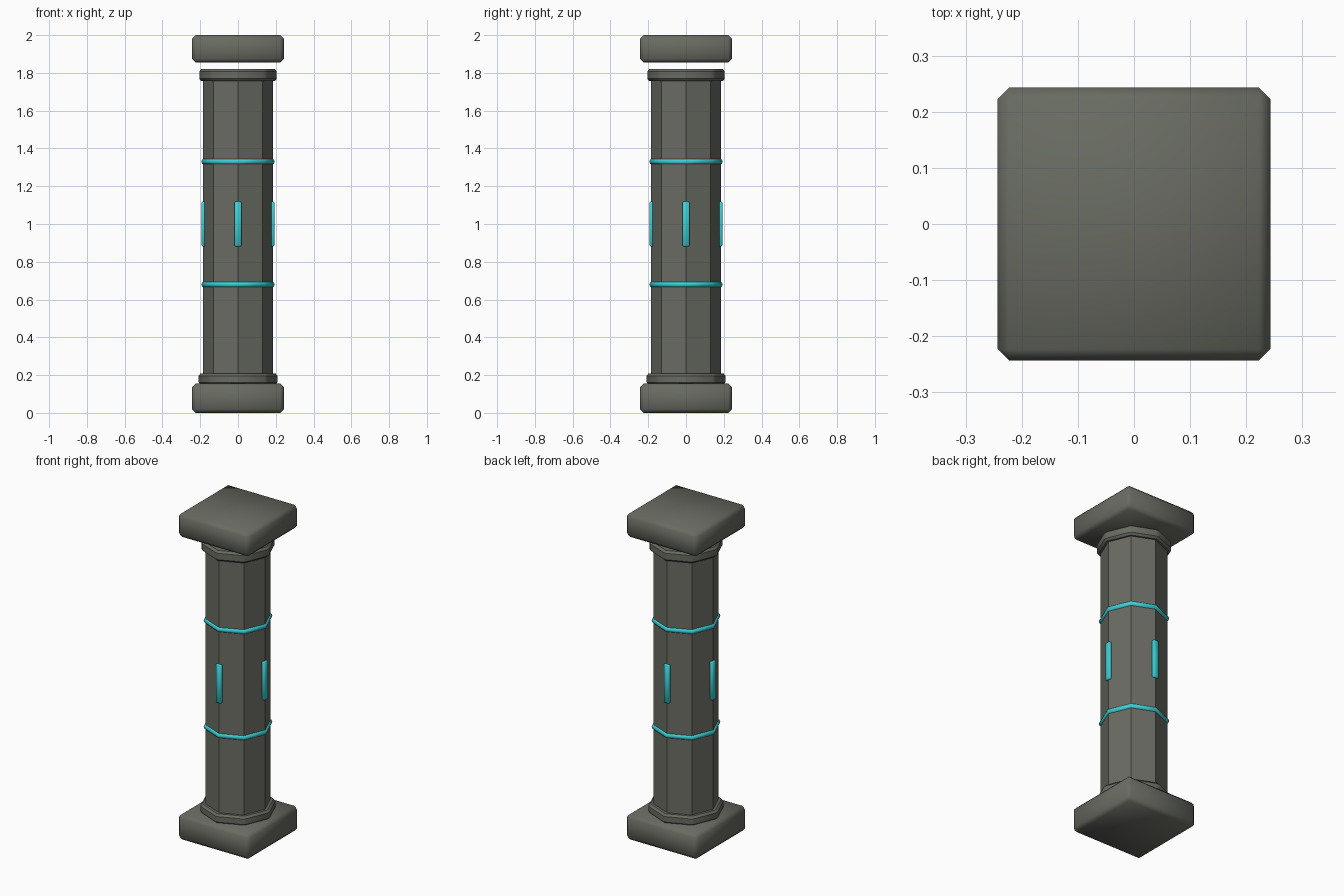
import bpy
import math

if "Cube" in bpy.data.objects:
    bpy.data.objects.remove(bpy.data.objects["Cube"])


def material(name, rgb):
    m = bpy.data.materials.new(name)
    m.diffuse_color = (*rgb, 1)
    m.use_nodes = True
    m.node_tree.nodes["Principled BSDF"].inputs["Base Color"].default_value = m.diffuse_color
    return m


STONE = material("grey stone", (0.14, 0.148, 0.122))
GLOW = material("cyan inlay", (0.045, 0.62, 0.66))


def finish(name, mat, bevel=0, angle=30):
    ob = bpy.context.object
    ob.name = name
    ob.data.materials.append(mat)
    if bevel:
        mod = ob.modifiers.new("bevel", 'BEVEL')
        mod.width = bevel
        mod.segments = 1
        mod.limit_method = 'ANGLE'
        bpy.ops.object.modifier_apply(modifier="bevel")
    bpy.ops.object.shade_smooth_by_angle(angle=math.radians(angle))
    return ob


def box(name, mat, loc, size, bevel, angle=60):
    bpy.ops.mesh.primitive_cube_add(size=1, location=loc)
    bpy.context.object.scale = size
    bpy.ops.object.transform_apply(location=False, rotation=False, scale=True)
    return finish(name, mat, bevel, angle)


def octagon(name, radius, z0, z1, bevel=0):
    # corners lie on the x and y axes
    bpy.ops.mesh.primitive_cylinder_add(vertices=8, radius=radius, depth=z1 - z0,
                                        location=(0, 0, (z0 + z1) / 2))
    return finish(name, STONE, bevel)


# Square base and floating cap
box("base", STONE, (0, 0, 0.08), (0.486, 0.486, 0.155), 0.02).location.z = 0.0775
box("cap", STONE, (0, 0, 1.927), (0.486, 0.486, 0.146), 0.02)

# Eight-sided shaft with collars
octagon("shaft", 0.184, 0.15, 1.80)
octagon("bottom_collar", 0.213, 0.15, 0.208, 0.012)
octagon("top_collar", 0.209, 1.757, 1.82, 0.012)

# Glowing bands around the shaft
for name, z in (("lower_band", 0.68), ("upper_band", 1.33)):
    bpy.ops.mesh.primitive_torus_add(major_segments=8, minor_segments=8,
                                     major_radius=0.178, minor_radius=0.016,
                                     location=(0, 0, z))
    finish(name, GLOW, 0, 50)

# Upright inlays on the four axis corners
for i in range(4):
    a = i * math.pi / 2
    ob = box("inlay", GLOW, (0.182 * math.cos(a), 0.182 * math.sin(a), 1.0),
             (0.022, 0.036, 0.236), 0.004)
    ob.rotation_euler.z = a
